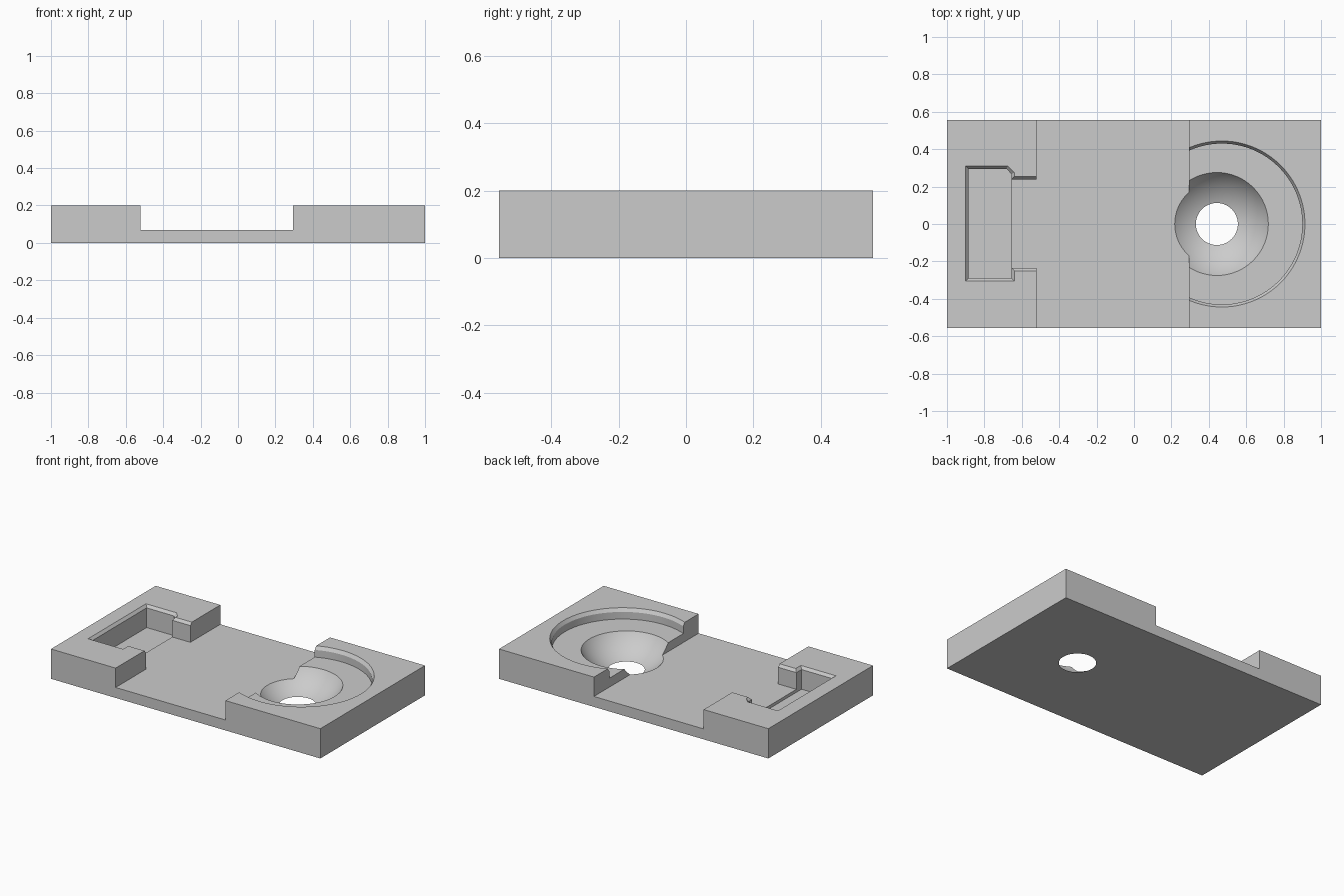
import bpy, bmesh, math

if "Cube" in bpy.data.objects:
    bpy.data.objects.remove(bpy.data.objects["Cube"])

HX, HY, TOP, FLOOR = 1.0, 0.555, 0.20, 0.07


def make_object(name, bm):
    bmesh.ops.recalc_face_normals(bm, faces=bm.faces)
    mesh = bpy.data.meshes.new(name)
    bm.to_mesh(mesh)
    bm.free()
    ob = bpy.data.objects.new(name, mesh)
    bpy.context.collection.objects.link(ob)
    return ob


def loft(name, rings):
    """Solid from stacked (outline, z) rings with equal point counts."""
    bm = bmesh.new()
    loops = [[bm.verts.new((x, y, z)) for x, y in pts] for pts, z in rings]
    n = len(loops[0])
    for a, b in zip(loops, loops[1:]):
        for i in range(n):
            j = (i + 1) % n
            bm.faces.new((a[i], a[j], b[j], b[i]))
    bm.faces.new(loops[0][::-1])
    bm.faces.new(loops[-1])
    return make_object(name, bm)


def rect(x0, x1, y0, y1):
    return [(x0, y0), (x1, y0), (x1, y1), (x0, y1)]


def circle(cx, r, n=96):
    return [(cx + r * math.cos(2 * math.pi * i / n), r * math.sin(2 * math.pi * i / n))
            for i in range(n)]


def cut(target, cutter):
    cutter.hide_render = True
    mod = target.modifiers.new(cutter.name, 'BOOLEAN')
    mod.operation, mod.solver, mod.object = 'DIFFERENCE', 'EXACT', cutter
    bpy.context.view_layer.objects.active = target
    bpy.ops.object.modifier_apply(modifier=mod.name)
    bpy.data.objects.remove(cutter)


# Plate
plate = loft("mounting_plate", [(rect(-HX, HX, -HY, HY), 0), (rect(-HX, HX, -HY, HY), TOP)])

# Channel across the middle
channel = rect(-0.52, 0.295, -0.7, 0.7)
cut(plate, loft("channel_cutter", [(channel, FLOOR), (channel, 0.3)]))

# T-shaped slot with a chamfered rim and one clipped corner
inner = [(-0.885, -0.29), (-0.655, -0.29), (-0.655, -0.235), (-0.45, -0.235),
         (-0.45, 0.238), (-0.655, 0.238), (-0.655, 0.267), (-0.682, 0.295), (-0.885, 0.295)]
outer = [(-0.90, -0.305), (-0.64, -0.305), (-0.64, -0.25), (-0.45, -0.25),
         (-0.45, 0.253), (-0.64, 0.253), (-0.64, 0.275), (-0.675, 0.31), (-0.90, 0.31)]
cut(plate, loft("slot_cutter", [(inner, FLOOR), (inner, 0.182), (outer, TOP), (outer, 0.3)]))

# Slightly deeper pocket in the head of the slot
pocket = inner[:2] + inner[6:]
cut(plate, loft("pocket_cutter", [(pocket, 0.05), (pocket, 0.12)]))

# Round recess with a chamfered rim
ring_in, ring_out = circle(0.47, 0.43), circle(0.47, 0.444)
cut(plate, loft("recess_cutter", [(ring_in, 0.13), (ring_in, 0.178), (ring_out, TOP), (ring_out, 0.3)]))

# Spherical bowl, open at the bottom
bm = bmesh.new()
bmesh.ops.create_uvsphere(bm, u_segments=64, v_segments=48, radius=0.328)
bmesh.ops.translate(bm, verts=bm.verts, vec=(0.443, 0, 0.308))
cut(plate, make_object("bowl_cutter", bm))

plate.select_set(True)
bpy.context.view_layer.objects.active = plate
bpy.ops.object.shade_smooth_by_angle(angle=math.radians(20))
